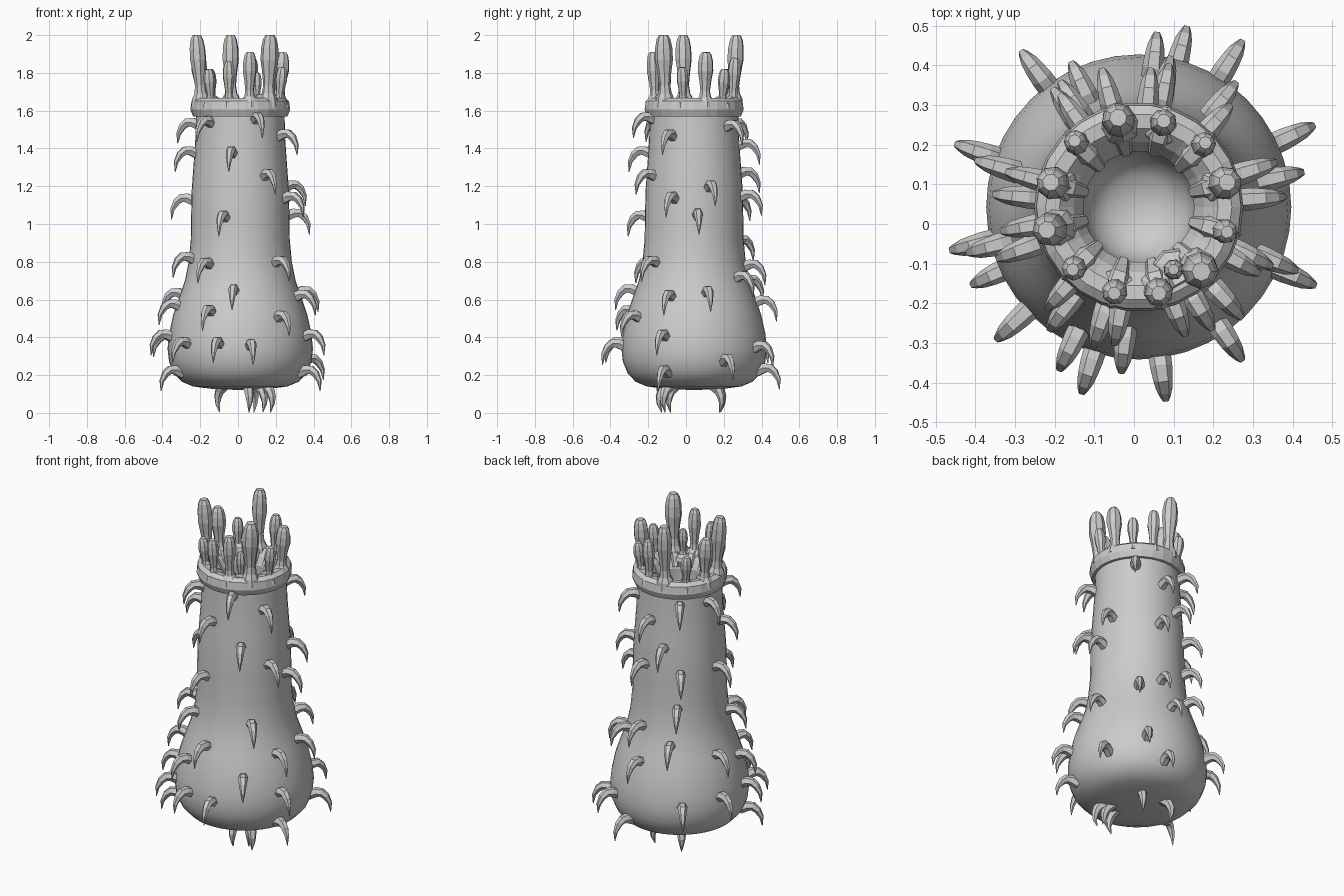
import bpy, bmesh
from math import sin, cos, pi, radians, hypot, atan2
from mathutils import Vector

if "Cube" in bpy.data.objects:
    bpy.data.objects.remove(bpy.data.objects["Cube"])

CX, CY = 0.012, 0.043


def finish(bm, name, smooth):
    bmesh.ops.recalc_face_normals(bm, faces=bm.faces)
    for f in bm.faces:
        f.smooth = smooth
    me = bpy.data.meshes.new(name)
    bm.to_mesh(me)
    bm.free()
    ob = bpy.data.objects.new(name, me)
    bpy.context.collection.objects.link(ob)
    return ob


def bridge(bm, a, b):
    n = len(a)
    for i in range(n):
        bm.faces.new((a[i], a[(i + 1) % n], b[(i + 1) % n], b[i]))


def lathe(name, profile, segs, smooth, cap_start=False, cap_end=False):
    bm = bmesh.new()
    rings = [[bm.verts.new((CX + r * cos(2 * pi * i / segs), CY + r * sin(2 * pi * i / segs), z))
              for i in range(segs)] for r, z in profile]
    for a, b in zip(rings, rings[1:]):
        bridge(bm, a, b)
    if cap_start:
        bm.faces.new(rings[0])
    if cap_end:
        bm.faces.new(rings[-1])
    return finish(bm, name, smooth)


def tube(name, pts, radii, sides, side_axis):
    """Faceted tapered tube along a path lying in the plane normal to side_axis."""
    bm = bmesh.new()
    rings = []
    for k, p in enumerate(pts):
        t = (pts[min(k + 1, len(pts) - 1)] - pts[max(k - 1, 0)]).normalized()
        n = side_axis.cross(t).normalized()
        rings.append([bm.verts.new(p + radii[k] * (side_axis * cos(2 * pi * i / sides)
                                                   + n * sin(2 * pi * i / sides))) for i in range(sides)])
    for a, b in zip(rings, rings[1:]):
        bridge(bm, a, b)
    bm.faces.new(rings[0])
    bm.faces.new(rings[-1])
    return finish(bm, name, False)


# Bulbous body
body = [(0.03, 0.122), (0.15, 0.127), (0.25, 0.14), (0.31, 0.165), (0.352, 0.21), (0.377, 0.27),
        (0.385, 0.34), (0.377, 0.42), (0.355, 0.52), (0.325, 0.61), (0.293, 0.70), (0.273, 0.80),
        (0.262, 0.92), (0.26, 1.05), (0.257, 1.18), (0.247, 1.32), (0.238, 1.45), (0.234, 1.60)]
lathe("body", body, 40, True, cap_start=True)


def body_radius(z):
    for (r0, z0), (r1, z1) in zip(body, body[1:]):
        if z0 <= z <= z1:
            return r0 + (r1 - r0) * (z - z0) / (z1 - z0)
    return 0.234


# Faceted collar and smooth hollow mouth
lathe("collar", [(0.23, 1.568), (0.25, 1.57), (0.264, 1.605), (0.258, 1.65), (0.235, 1.668),
                 (0.20, 1.665), (0.165, 1.63), (0.14, 1.58)], 26, False)
lathe("mouth", [(0.14, 1.58), (0.142, 1.52), (0.138, 1.46), (0.12, 1.40), (0.08, 1.36), (0.02, 1.345)],
      26, True, cap_end=True)

# Crown of clubs: tip x, tip y, tip z, thickness
clubs = [(-0.04, 0.268, 2.0, 1.0), (0.075, 0.26, 1.88, 0.8), (0.18, 0.205, 1.82, 0.72),
         (0.235, 0.105, 1.91, 0.97), (0.235, -0.02, 1.83, 0.72), (0.17, -0.12, 2.0, 1.08),
         (0.063, -0.175, 1.91, 0.85), (-0.05, -0.175, 1.86, 0.75), (-0.155, -0.115, 1.82, 0.72),
         (-0.22, -0.015, 2.0, 1.0), (-0.21, 0.105, 1.91, 0.97), (-0.15, 0.21, 1.82, 0.72),
         (0.10, -0.115, 1.80, 0.6)]
for x, y, top, w in clubs:
    d = Vector((x - CX, y - CY, 0))
    a = d.normalized()
    base_r = min(0.212, d.length)
    centre = Vector((CX, CY, 0))
    z0, h = 1.62, top - 1.62
    pts, radii = [], []
    for t, r in ((0, .058), (.12, .05), (.19, .033), (.30, .027), (.48, .034),
                 (.66, .044), (.82, .042), (.94, .034), (1, .022)):
        pts.append(centre + a * (base_r + (d.length - base_r) * t) + Vector((0, 0, z0 + h * t)))
        radii.append(r * (w if t > .15 else 0.95))
    tube("crown_club", pts, radii, 8, Vector((-a.y, a.x, 0)))
    # Ridge running from the club foot into the mouth
    ridge = [centre + a * r + Vector((0, 0, z)) for r, z in ((.225, 1.655), (.185, 1.645), (.145, 1.585))]
    tube("club_ridge", ridge, (.036, .03, .018), 6, Vector((-a.y, a.x, 0)))


# Downward hooks: radial offset and drop from the root
def hook(az, z, r, path):
    a = Vector((cos(az), sin(az), 0))
    root = Vector((CX, CY, z)) + a * r
    pts = [root + a * o + Vector((0, 0, u)) for o, u in path]
    tube("hook", pts, (.029, .028, .025, .021, .013, .002), 6, Vector((-a.y, a.x, 0)))


side_path = [(-.02, -.012), (.025, .008), (.055, .008), (.08, -.012), (.102, -.052), (.107, -.105)]
hooks = [(125, 1.53), (165, 1.53), (-132, 1.54), (-70, 1.56), (48, 1.52), (85, 1.42), (-29, 1.47),
         (190, 1.38), (-100, 1.38), (105, 1.27), (-59, 1.26), (18, 1.20), (78, 1.15), (126, 1.12),
         (175, 1.13), (-24, 1.14), (4, 1.05), (-108, 1.04), (122, 0.91), (200, 0.82), (-126, 0.79),
         (-47, 0.80), (78, 0.78), (52, 0.72), (115, 0.70), (164, 0.63), (12, 0.64), (-22, 0.62),
         (-96, 0.65), (84, 0.59), (195, 0.57), (-116, 0.54), (-56, 0.51), (-137, 0.37), (-107, 0.37),
         (-82, 0.36), (-24, 0.41), (193, 0.41), (161, 0.40), (127, 0.37), (58, 0.35), (25, 0.28),
         (205, 0.22), (-24, 0.22), (75, 0.23)]
for deg, z in hooks:
    hook(radians(deg), z, body_radius(z), side_path)

# Hooks hanging under the body, which it stands on
under_path = [(-.02, .02), (.012, -.002), (.03, -.02), (.042, -.05), (.044, -.085), (.03, -.13)]
for x, y in ((-0.08, 0.16), (0.07, 0.15), (0.11, -0.06), (0.15, -0.09), (0.05, -0.10)):
    hook(atan2(y - CY, x - CX), 0.133, hypot(x - CX, y - CY), under_path)
